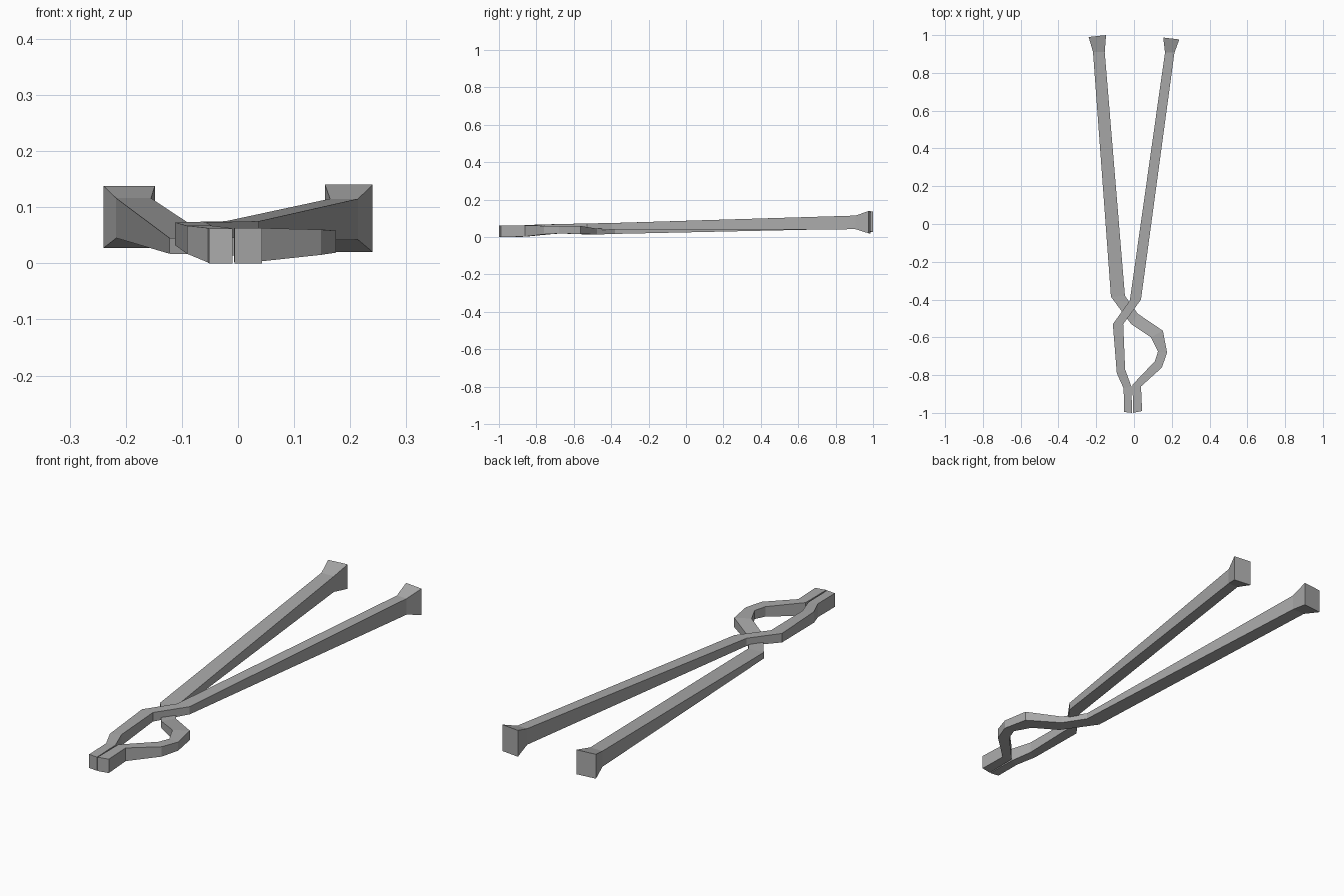
import bpy, bmesh

cube = bpy.data.objects.get("Cube")
if cube:
    bpy.data.objects.remove(cube, do_unlink=True)

steel = bpy.data.materials.new("grey_steel")
steel.use_nodes = True
colour = (0.4, 0.4, 0.4, 1)
steel.diffuse_color = colour
steel.node_tree.nodes["Principled BSDF"].inputs["Base Color"].default_value = colour


def forged_bar(name, stations):
    """Skin a square bar through stations: (-x edge), (+x edge), (bottom, top)."""
    bm = bmesh.new()
    rings = []
    for (ax, ay), (bx, by), (low, high) in stations:
        corners = [(ax, ay, low), (bx, by, low), (bx, by, high), (ax, ay, high)]
        rings.append([bm.verts.new(c) for c in corners])
    for r, s in zip(rings, rings[1:]):
        for i in range(4):
            j = (i + 1) % 4
            bm.faces.new((r[i], r[j], s[j], s[i]))
    bm.faces.new(rings[0])
    bm.faces.new(rings[-1])
    bmesh.ops.recalc_face_normals(bm, faces=bm.faces)
    mesh = bpy.data.meshes.new(name)
    bm.to_mesh(mesh)
    bm.free()
    mesh.materials.append(steel)
    obj = bpy.data.objects.new(name, mesh)
    bpy.context.collection.objects.link(obj)
    return obj


# Lower arm: right handle, crossing below, bowed left jaw
forged_bar("bowed_arm", [
    ((-.24, .99), (-.148, 1), (.027, .138)),
    ((-.217, .91), (-.155, .91), (.045, .116)),
    ((-.122, -.385), (-.048, -.38), (.017, .045)),
    ((-.015, -.53), (.02, -.475), (.014, .045)),
    ((.09, -.6), (.153, -.565), (.017, .06)),
    ((.127, -.675), (.175, -.68), (.019, .058)),
    ((.11, -.727), (.148, -.76), (.015, .06)),
    ((-.007, -.85), (.037, -.86), (.003, .063)),
    ((-.006, -1), (.043, -.99), (0, .063)),
])

# Upper arm: left handle, crossing above, straighter right jaw
forged_bar("straight_arm", [
    ((.155, .987), (.24, .977), (.02, .14)),
    ((.164, .907), (.214, .907), (.042, .115)),
    ((-.022, -.405), (.037, -.4), (.04, .075)),
    ((-.112, -.53), (-.057, -.53), (.032, .073)),
    ((-.091, -.79), (-.047, -.77), (.017, .067)),
    ((-.055, -.87), (-.014, -.86), (.002, .063)),
    ((-.052, -.995), (-.01, -1), (0, .062)),
])
